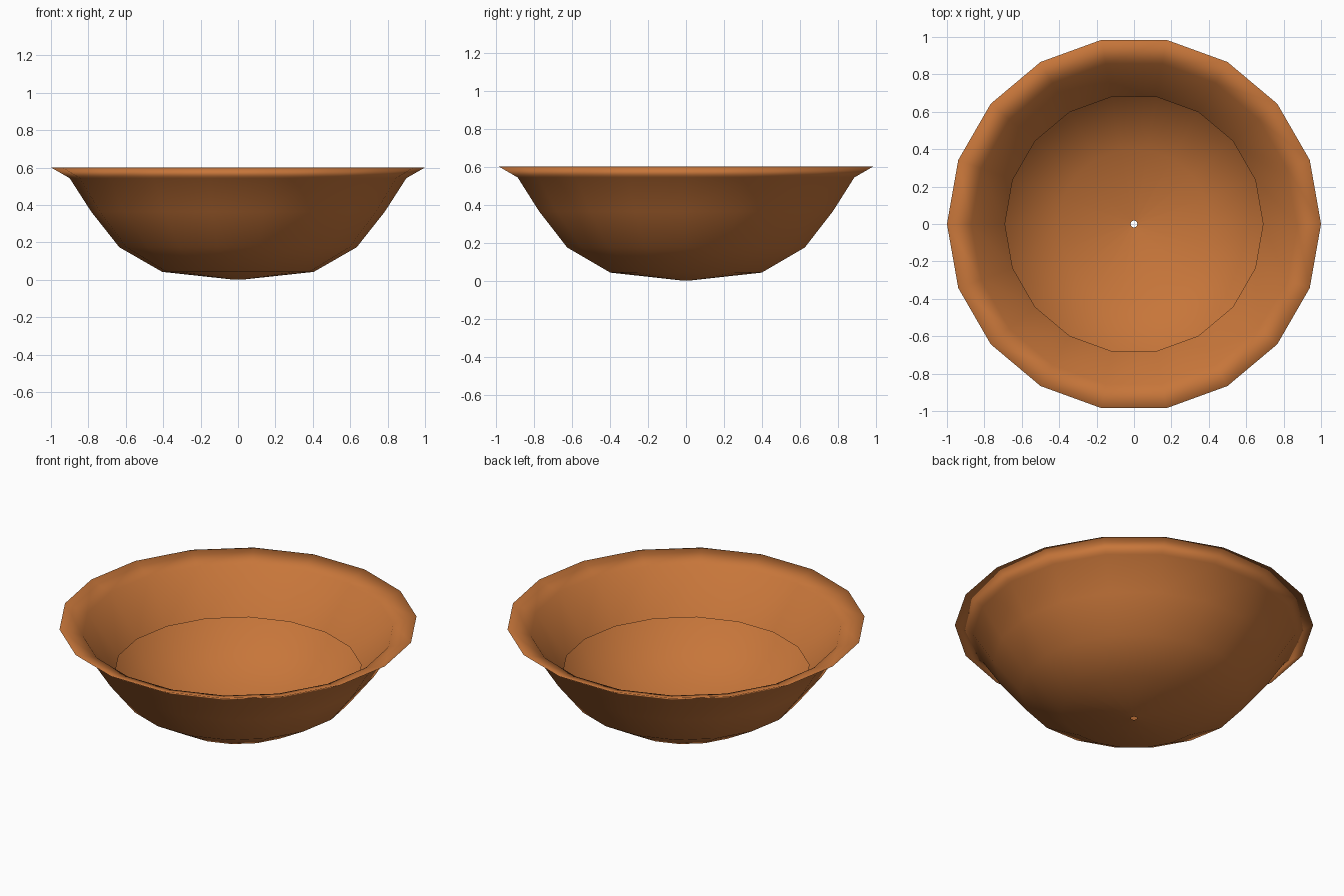
import bpy, bmesh, math

if "Cube" in bpy.data.objects:
    bpy.data.objects.remove(bpy.data.objects["Cube"])

SIDES = 18

# Open cross-section (radius, height): outside going up, sharp rim, short inner lining
PROFILE = [
    (0.018, 0.0), (0.405, 0.042), (0.635, 0.174), (0.785, 0.364), (0.90, 0.543),
    (1.00, 0.60),
    (0.87, 0.557), (0.69, 0.315),
]


def lathe(name, profile, sides, material):
    """Spin an open cross-section around z."""
    bm = bmesh.new()
    rings = []
    for r, z in profile:
        rings.append([bm.verts.new((r * math.cos(2 * math.pi * i / sides),
                                    r * math.sin(2 * math.pi * i / sides), z))
                      for i in range(sides)])
    for low, high in zip(rings, rings[1:]):
        for i in range(sides):
            j = (i + 1) % sides
            f = bm.faces.new((low[i], low[j], high[j], high[i]))
            f.smooth = True
    mesh = bpy.data.meshes.new(name)
    bm.to_mesh(mesh)
    bm.free()
    mesh.materials.append(material)
    obj = bpy.data.objects.new(name, mesh)
    bpy.context.collection.objects.link(obj)
    return obj


clay = bpy.data.materials.new("orange_brown_clay")
clay.diffuse_color = (0.57, 0.18, 0.042, 1.0)
clay.use_nodes = True
clay.node_tree.nodes["Principled BSDF"].inputs["Base Color"].default_value = clay.diffuse_color

# Bowl with flared lip and small hole in the bottom
bowl = lathe("bowl", PROFILE, SIDES, clay)
weighted = bowl.modifiers.new("area_weighted_normals", 'WEIGHTED_NORMAL')
weighted.mode = 'FACE_AREA'
